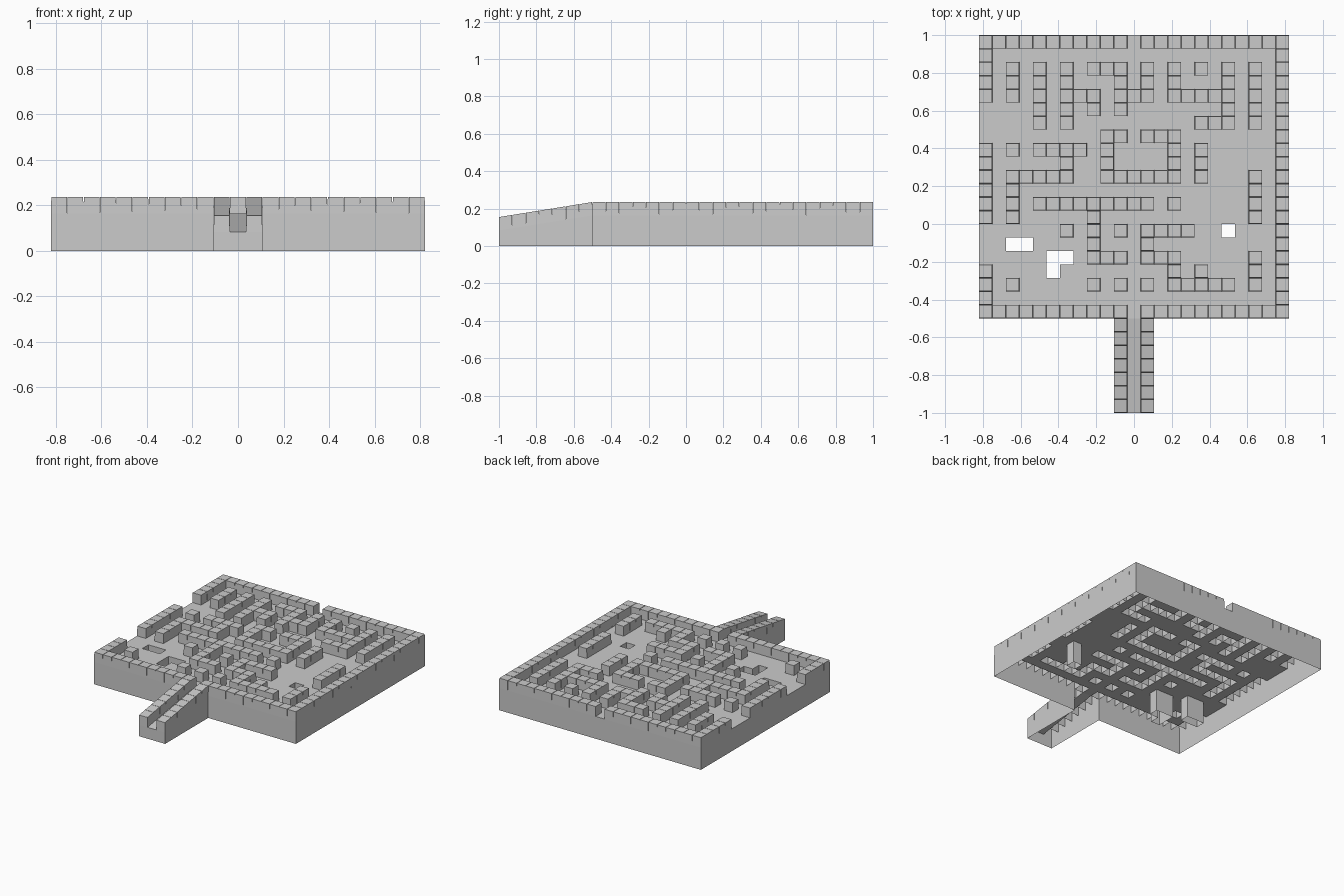
import bpy, bmesh

if "Cube" in bpy.data.objects:
    bpy.data.objects.remove(bpy.data.objects["Cube"])

CELL = 1 / 14
FLOOR, RISE, INSET = 0.164, 0.0715, 0.0015
COLS, ROWS, RAMP_ROWS = 23, 21, 7

# Maze walls as straight runs: (column, row, length), rows counted from the back
ACROSS = [(8, 2, 3), (6, 4, 3), (10, 4, 3), (14, 4, 5), (16, 6, 3),
          (9, 7, 2), (12, 7, 3), (4, 8, 4), (2, 10, 5), (9, 10, 6),
          (4, 12, 9), (12, 14, 4), (8, 16, 3), (12, 16, 3), (14, 18, 5)]
ALONG = [(2, 2, 3), (4, 2, 5), (6, 2, 5), (10, 2, 4), (12, 2, 3), (14, 2, 3),
         (18, 2, 5), (20, 2, 5), (8, 4, 2), (9, 7, 4), (14, 7, 4), (6, 8, 3),
         (16, 8, 3), (2, 10, 4), (20, 10, 4), (8, 12, 5), (12, 14, 3),
         (20, 16, 3), (14, 17, 2)]
SINGLE = {(16, 2), (2, 8), (14, 12), (6, 14), (10, 14), (16, 17),
          (2, 18), (8, 18), (10, 18), (12, 18)}
PITS = {(18, 14), (2, 15), (3, 15), (5, 16), (6, 16), (5, 17)}

blocks = set(SINGLE)
for c, r, n in ACROSS:
    blocks |= {(c + i, r) for i in range(n)}
for c, r, n in ALONG:
    blocks |= {(c, r + i) for i in range(n)}

# Border: gates front and back in the middle, two openings on the left
blocks |= {(c, r) for c in range(COLS) for r in (0, ROWS - 1) if c != 11}
blocks |= {(COLS - 1, r) for r in range(ROWS)}
blocks |= {(0, r) for r in range(ROWS) if r not in (5, 6, 7, 14, 15, 16)}

# Entry ramp: three cells wide with a block row on each side
maze = {(c, r) for c in range(COLS) for r in range(ROWS)} - PITS
ramp = {(c, ROWS + r) for c in (10, 11, 12) for r in range(RAMP_ROWS)}
blocks |= {(c, r) for c, r in ramp if c != 11}
solid = maze | ramp


def base(c, r):
    """Floor point at a grid corner; the floor slopes down along the ramp."""
    drop = max(0, r - ROWS) * 0.0803 / RAMP_ROWS
    return ((c - COLS / 2) * CELL, 1 - r * CELL, FLOOR - drop)


def face(bm, pts):
    bm.faces.new([bm.verts.new(p) for p in pts])


def finish(name, bm, weld):
    if weld:
        bmesh.ops.remove_doubles(bm, verts=bm.verts, dist=1e-5)
    mesh = bpy.data.meshes.new(name)
    bm.to_mesh(mesh)
    bm.free()
    bpy.context.collection.objects.link(bpy.data.objects.new(name, mesh))


def build(name, cells):
    floor, cubes, skirt = bmesh.new(), bmesh.new(), bmesh.new()
    for c, r in sorted(cells):
        low = [base(c, r + 1), base(c + 1, r + 1), base(c + 1, r), base(c, r)]
        if (c, r) in blocks:
            # open-bottomed block with slightly tapered sides
            lean = [(1, 1), (-1, 1), (-1, -1), (1, -1)]
            top = [(x + INSET * s, y + INSET * t, z + RISE)
                   for (x, y, z), (s, t) in zip(low, lean)]
            face(cubes, top)
            for i in range(4):
                j = (i + 1) % 4
                face(cubes, [low[i], low[j], top[j], top[i]])
        else:
            face(floor, low)
        # outer walls and pit shafts reach down to the ground
        for i, (dc, dr) in enumerate([(0, 1), (1, 0), (0, -1), (-1, 0)]):
            if (c + dc, r + dr) not in solid:
                a, b = low[i], low[(i + 1) % 4]
                face(skirt, [(a[0], a[1], 0), (b[0], b[1], 0), b, a])
    finish(name + "_floor", floor, True)
    finish(name + "_blocks", cubes, False)
    finish(name + "_side_walls", skirt, True)


build("maze", maze)
build("ramp", ramp)
